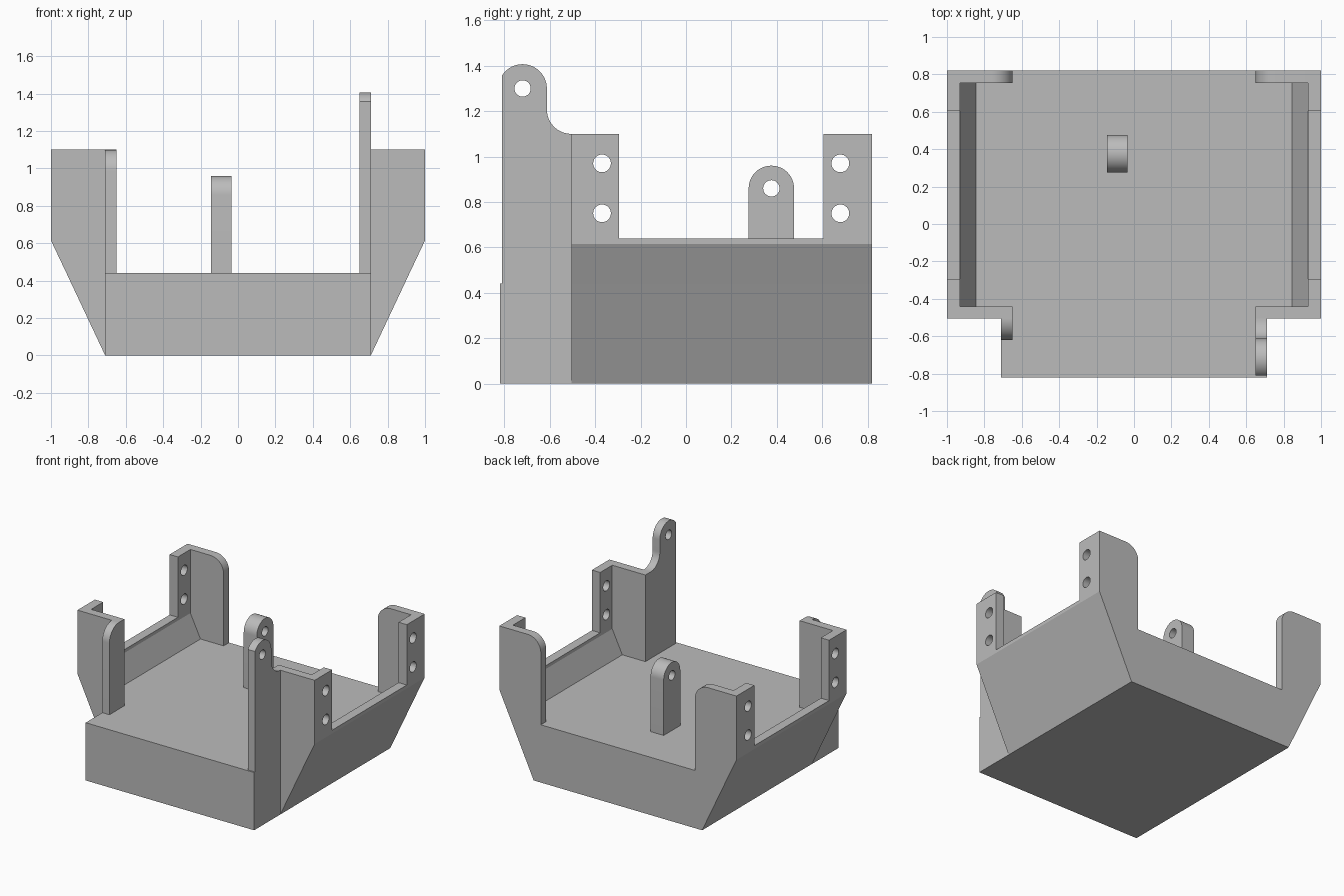
import bpy
import bmesh
from math import cos, sin, radians

cube = bpy.data.objects.get("Cube")
if cube:
    bpy.data.objects.remove(cube)

grey = bpy.data.materials.new("plain grey")
grey.use_nodes = True
grey.diffuse_color = (0.5, 0.5, 0.5, 1)
grey.node_tree.nodes["Principled BSDF"].inputs["Base Color"].default_value = (0.5, 0.5, 0.5, 1)

# Key dimensions
FLOOR, BEND, RAIL, TOP = 0.44, 0.615, 0.64, 1.10
BASE, SKIRT, SIDE, INNER, LIP = 0.71, 0.917, 1.0, 0.93, 0.65
FRONT, STEP, BACK, THICK = -0.82, -0.505, 0.82, 0.065


def arc(cx, cy, r, start, end, steps=16):
    """Points along an arc, angles in degrees."""
    angles = [radians(start + (end - start) * i / steps) for i in range(steps + 1)]
    return [(cx + r * cos(a), cy + r * sin(a)) for a in angles]


def hole(cx, cy, r):
    return arc(cx, cy, r, 0, 360, 32)[:-1]


def plate(name, axis, lo, hi, outline, holes=(), mirror=False):
    """Extrude an outline with holes along x (outline in y, z) or y (outline in x, z)."""
    def place(u, v):
        return (lo, u, v) if axis == "x" else (u, lo, v)

    bm = bmesh.new()
    for loop in (outline, *holes):
        verts = [bm.verts.new(place(u, v)) for u, v in loop]
        for a, b in zip(verts, verts[1:] + verts[:1]):
            bm.edges.new((a, b))
    bmesh.ops.triangle_fill(bm, use_beauty=True, edges=bm.edges[:])
    side = bmesh.ops.extrude_face_region(bm, geom=bm.faces[:], use_keep_orig=True)
    moved = [g for g in side["geom"] if isinstance(g, bmesh.types.BMVert)]
    depth = hi - lo
    bmesh.ops.translate(bm, verts=moved, vec=(depth, 0, 0) if axis == "x" else (0, depth, 0))
    bmesh.ops.recalc_face_normals(bm, faces=bm.faces[:])

    mesh = bpy.data.meshes.new(name)
    bm.to_mesh(mesh)
    bm.free()
    mesh.materials.append(grey)
    obj = bpy.data.objects.new(name, mesh)
    bpy.context.collection.objects.link(obj)
    bpy.ops.object.select_all(action="DESELECT")
    obj.select_set(True)
    bpy.context.view_layer.objects.active = obj
    bpy.ops.object.shade_smooth_by_angle(angle=radians(30))
    if mirror:
        obj.modifiers.new("Mirror", "MIRROR").use_axis[0] = True
    return obj


# Solid base: flared behind the step, straight in front of it
plate("flared_base", "y", STEP, BACK,
      [(-BASE, 0), (BASE, 0), (SKIRT, FLOOR), (-SKIRT, FLOOR)])
plate("front_base", "y", FRONT, STEP,
      [(-BASE, 0), (BASE, 0), (BASE, FLOOR), (-BASE, FLOOR)])

# Sloped lower walls
slope_in = SKIRT - 0.072
plate("sloped_walls", "y", STEP, BACK,
      [(slope_in, FLOOR), (SKIRT, FLOOR), (SIDE, BEND), (INNER, BEND)], mirror=True)

# Upright side walls: low rail between two drilled posts
plate("side_walls", "x", INNER, SIDE,
      [(STEP, BEND), (BACK, BEND), (BACK, TOP), (0.605, TOP), (0.605, RAIL),
       (-0.295, RAIL), (-0.295, TOP), (STEP, TOP)],
      [hole(y, z, 0.039) for y in (-0.37, 0.68) for z in (0.75, 0.97)], mirror=True)

# Corner walls, rounded at the back
corner = [(slope_in, FLOOR), (INNER, BEND), (INNER, TOP)]
plate("front_corner_walls", "y", STEP, STEP + THICK,
      [(LIP, FLOOR)] + corner + [(LIP, TOP)], mirror=True)
plate("back_corner_walls", "y", BACK - THICK, BACK,
      [(LIP, FLOOR)] + corner + arc(LIP + 0.11, TOP - 0.11, 0.11, 90, 180), mirror=True)

# Short rounded flange on the front right
plate("right_front_flange", "x", -BASE, -LIP,
      [(-0.62, FLOOR), (STEP, FLOOR), (STEP, TOP)]
      + arc(STEP, TOP - 0.115, 0.115, 90, 180))

# Tall drilled ear on the front left, with a concave fillet
plate("left_front_ear", "x", LIP, BASE,
      [(-0.81, FLOOR), (STEP, FLOOR)]
      + arc(STEP, TOP + 0.108, 0.108, 270, 180)
      + arc(-0.72, 1.30, 0.107, 0, 147, 24),
      [hole(-0.72, 1.30, 0.036)])

# Drilled lug standing on the floor
plate("floor_lug", "x", -0.145, -0.035,
      [(0.276, FLOOR), (0.476, FLOOR)] + arc(0.376, 0.86, 0.1, 0, 180, 24),
      [hole(0.376, 0.86, 0.036)])
